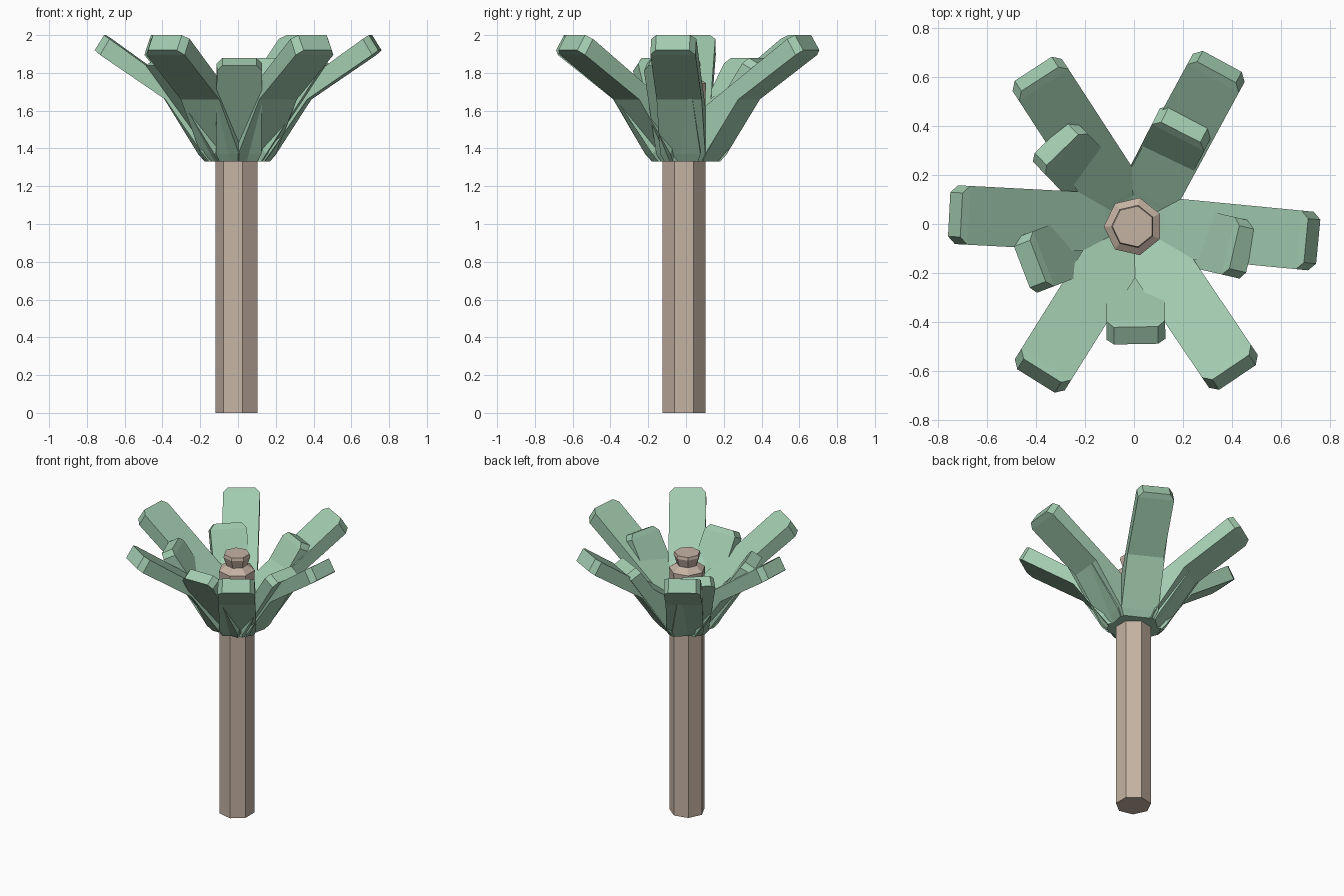
import bpy, math

if "Cube" in bpy.data.objects:
    bpy.data.objects.remove(bpy.data.objects["Cube"])


def material(name, color):
    m = bpy.data.materials.new(name)
    m.diffuse_color = color
    m.use_nodes = True
    m.node_tree.nodes["Principled BSDF"].inputs["Base Color"].default_value = m.diffuse_color
    return m


bark = material("bark", (0.56, 0.45, 0.37, 1))
leaf = material("leaf", (0.36, 0.60, 0.43, 1))


def loft(name, rings, mat):
    """Closed flat-faced solid through rings of equal vertex count."""
    n = len(rings[0])
    verts = [v for ring in rings for v in ring]
    faces = [tuple(reversed(range(n))),
             tuple(range(len(verts) - n, len(verts)))]
    for r in range(len(rings) - 1):
        for i in range(n):
            a, b = r * n + i, r * n + (i + 1) % n
            faces.append((a, b, b + n, a + n))
    mesh = bpy.data.meshes.new(name)
    mesh.from_pydata(verts, [], faces)
    mesh.materials.append(mat)
    obj = bpy.data.objects.new(name, mesh)
    bpy.context.collection.objects.link(obj)
    return obj


# Seven-sided trunk with a collar and flared cap: (radius, height)
trunk_profile = [(0.117, 0), (0.117, 1.70), (0.12, 1.745),
                 (0.07, 1.78), (0.09, 1.84), (0.085, 1.86)]
rings = []
for r, z in trunk_profile:
    rings.append([(-0.003 + r * math.cos(math.pi + k * math.tau / 7),
                   -0.01 + r * math.sin(math.pi + k * math.tau / 7), z)
                  for k in range(7)])
loft("trunk", rings, bark)

# Frond sections: (lower reach, lower z, upper reach, upper z, half width)
outer = [(0.0, 1.33, 0.0, 1.50, 0.10), (0.15, 1.33, 0.10, 1.565, 0.10),
         (0.18, 1.37, 0.12, 1.58, 0.12), (0.38, 1.66, 0.40, 1.782, 0.12),
         (0.725, 1.895, 0.675, 1.98, 0.12), (0.755, 1.92, 0.705, 2.0, 0.09)]
inner = [(0.0, 1.33, 0.0, 1.40, 0.10), (0.15, 1.33, 0.10, 1.415, 0.10),
         (0.18, 1.37, 0.13, 1.455, 0.12), (0.47, 1.81, 0.395, 1.85, 0.12),
         (0.49, 1.84, 0.42, 1.88, 0.09)]


def frond(name, sections, degrees):
    rings = [[(lr, -w, lz), (lr, w, lz), (ur, w, uz), (ur, -w, uz)]
             for lr, lz, ur, uz, w in sections]
    obj = loft(name, rings, leaf)
    obj.rotation_euler.z = math.radians(degrees)


# Six long bent fronds and five short upright ones
for i, a in enumerate((-5.5, -56, -122, 177, 123, 61.5)):
    frond(f"outer_frond_{i + 1}", outer, a)
for i, a in enumerate((-13, -89, -159, 134, 63)):
    frond(f"inner_frond_{i + 1}", inner, a)
